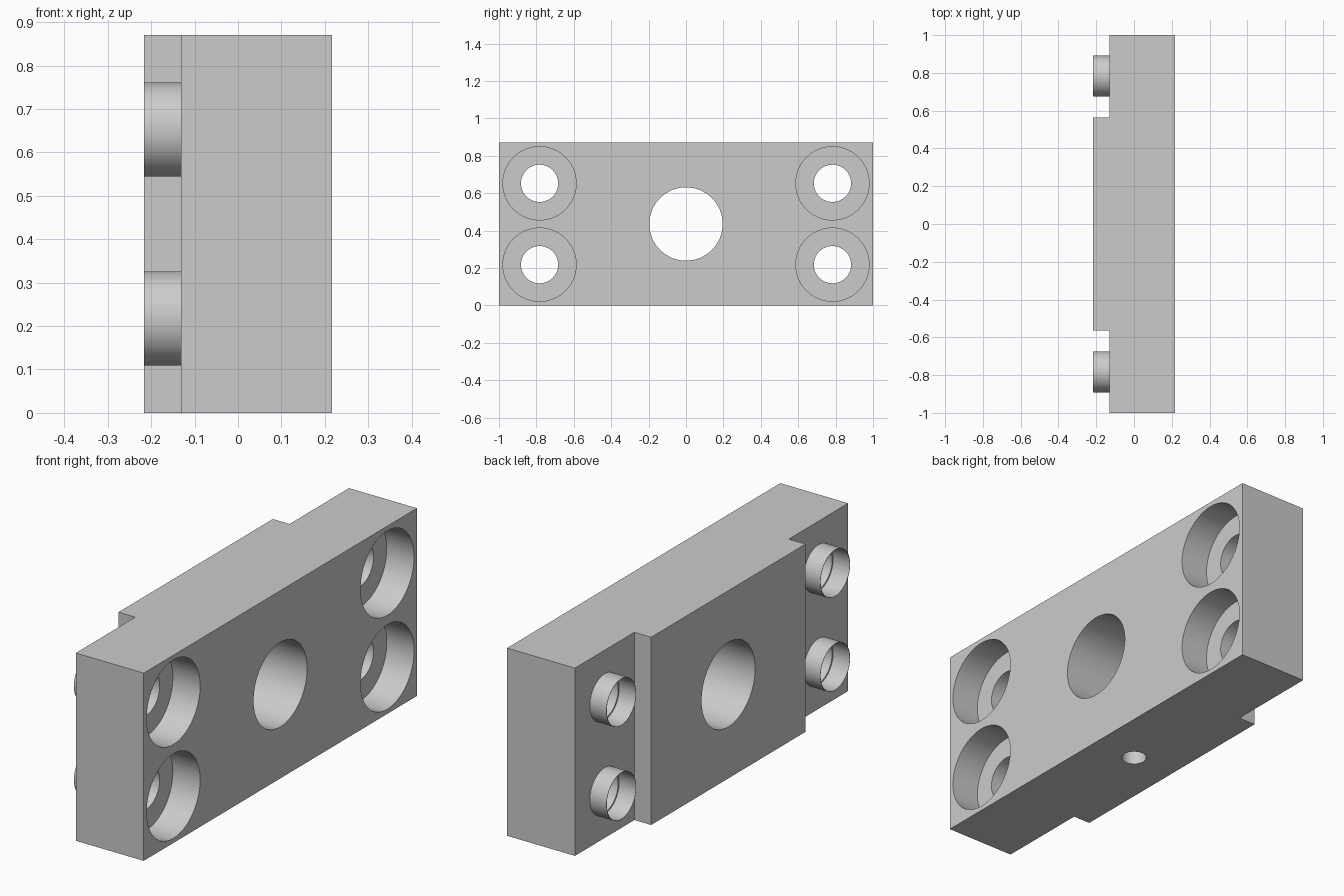
import bpy, bmesh, math
from mathutils import Matrix

cube = bpy.data.objects.get("Cube")
if cube:
    bpy.data.objects.remove(cube, do_unlink=True)

# Dimensions
X_FRONT, X_STEP, X_BACK = 0.217, -0.131, -0.217
HEIGHT, PAD = 0.87, 0.565
MID = HEIGHT / 2
BOLT_Y, BOLT_Z = 0.783, 0.2175
BOLT_SPOTS = [(y, MID + dz) for y in (-BOLT_Y, BOLT_Y) for dz in (-BOLT_Z, BOLT_Z)]

grey = bpy.data.materials.new("light_grey_metal")
grey.use_nodes = True
grey.diffuse_color = (0.6, 0.6, 0.6, 1)
grey.node_tree.nodes["Principled BSDF"].inputs["Base Color"].default_value = (0.6, 0.6, 0.6, 1)


def make_object(name, bm):
    bmesh.ops.recalc_face_normals(bm, faces=bm.faces)
    mesh = bpy.data.meshes.new(name)
    bm.to_mesh(mesh)
    bm.free()
    mesh.materials.append(grey)
    obj = bpy.data.objects.new(name, mesh)
    bpy.context.collection.objects.link(obj)
    return obj


def rod_x(name, radius, x0, x1, y, z):
    """Solid cylinder lying along x."""
    bm = bmesh.new()
    place = Matrix.Translation(((x0 + x1) / 2, y, z)) @ Matrix.Rotation(math.pi / 2, 4, 'Y')
    bmesh.ops.create_cone(bm, cap_ends=True, segments=64, radius1=radius, radius2=radius,
                          depth=x1 - x0, matrix=place)
    return make_object(name, bm)


def cut(target, cutter):
    """Subtract the cutter, bake the result and discard the cutter."""
    mod = target.modifiers.new("cut", 'BOOLEAN')
    mod.operation, mod.solver, mod.object = 'DIFFERENCE', 'EXACT', cutter
    bpy.context.view_layer.update()
    graph = bpy.context.evaluated_depsgraph_get()
    baked = bpy.data.meshes.new_from_object(target.evaluated_get(graph))
    target.modifiers.clear()
    target.data = baked
    bpy.data.objects.remove(cutter, do_unlink=True)


def smooth(obj):
    bpy.ops.object.select_all(action='DESELECT')
    obj.select_set(True)
    bpy.context.view_layer.objects.active = obj
    bpy.ops.object.shade_smooth_by_angle(angle=math.radians(30))


# Plate with a raised central pad: stepped outline extruded upwards
outline = [(X_FRONT, -1), (X_FRONT, 1), (X_STEP, 1), (X_STEP, PAD),
           (X_BACK, PAD), (X_BACK, -PAD), (X_STEP, -PAD), (X_STEP, -1)]
bm = bmesh.new()
base = bm.faces.new([bm.verts.new((x, y, 0)) for x, y in outline])
top = bmesh.ops.extrude_face_region(bm, geom=[base])["geom"]
bmesh.ops.translate(bm, vec=(0, 0, HEIGHT),
                    verts=[v for v in top if isinstance(v, bmesh.types.BMVert)])
plate = make_object("mounting_plate", bm)

# Central bore
cut(plate, rod_x("bore_cutter", 0.196, -0.5, 0.5, 0, MID))

# Small port from the underside into the bore
bm = bmesh.new()
bmesh.ops.create_cone(bm, cap_ends=True, segments=48, radius1=0.054, radius2=0.054,
                      depth=0.6, matrix=Matrix.Translation((0, 0, 0.05)))
cut(plate, make_object("port_cutter", bm))

# Counterbored bolt holes
for y, z in BOLT_SPOTS:
    cut(plate, rod_x("counterbore_cutter", 0.196, X_FRONT - 0.14, 0.5, y, z))
    cut(plate, rod_x("bolt_hole_cutter", 0.0995, -0.5, 0.5, y, z))
smooth(plate)

# Thin locating sleeves on the stepped side
for i, (y, z) in enumerate(BOLT_SPOTS):
    sleeve = rod_x(f"locating_sleeve_{i + 1}", 0.1085, X_BACK, X_STEP, y, z)
    cut(sleeve, rod_x("sleeve_cutter", 0.107, -0.5, 0.5, y, z))
    smooth(sleeve)
